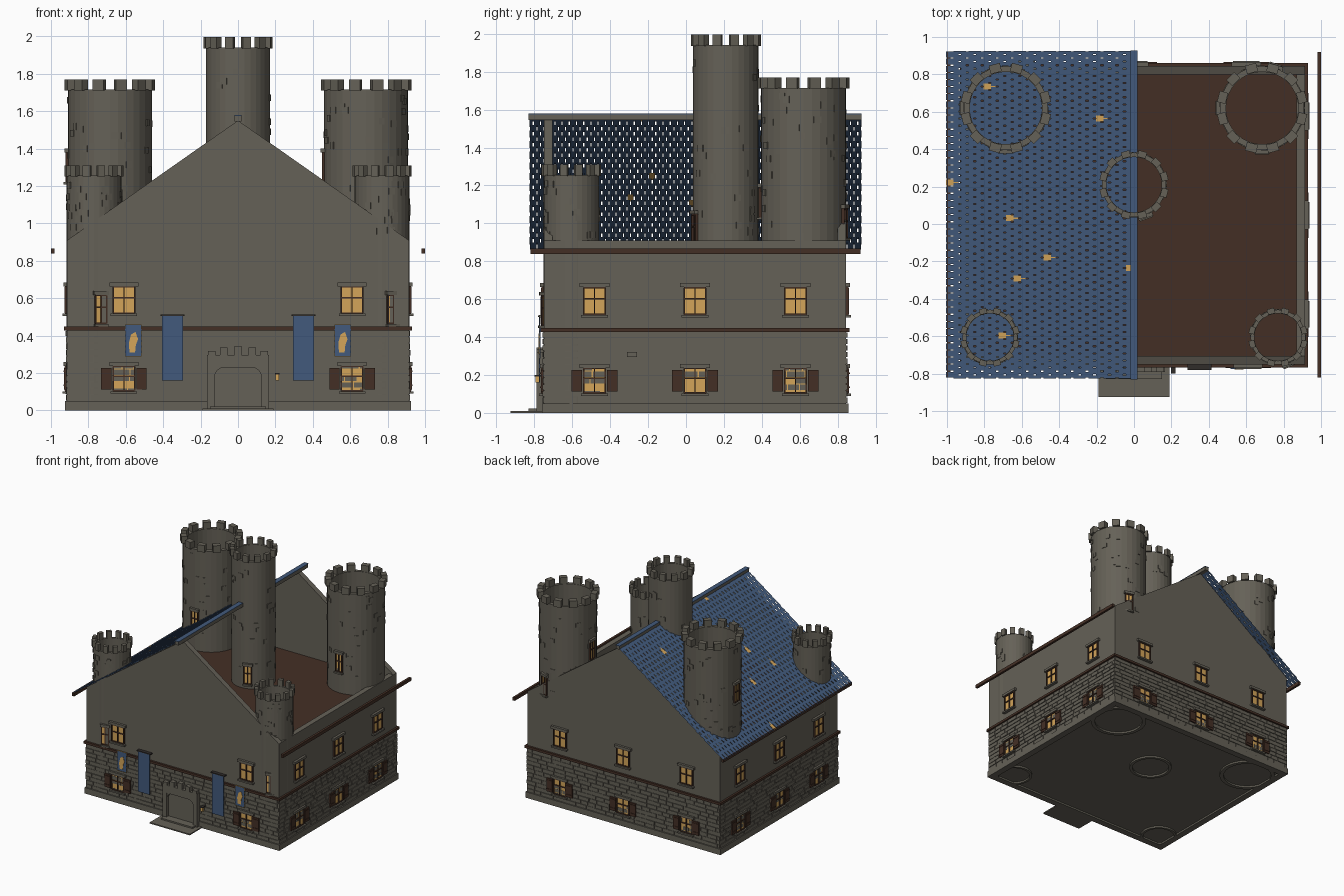
import bpy, bmesh, math, random
from mathutils import Matrix, Vector

if "Cube" in bpy.data.objects:
    bpy.data.objects.remove(bpy.data.objects["Cube"])

random.seed(4)
PI = math.pi


def mat(name, r, g, b):
    lin = lambda c: ((c / 255 + 0.055) / 1.055) ** 2.4
    m = bpy.data.materials.new(name)
    m.diffuse_color = (lin(r), lin(g), lin(b), 1)
    m.use_nodes = True
    m.node_tree.nodes["Principled BSDF"].inputs["Base Color"].default_value = m.diffuse_color
    return m


STONE = mat("grey stone", 101, 97, 87)
BLUE = mat("slate blue", 66, 90, 124)
WOOD = mat("dark wood", 68, 47, 37)
GOLD = mat("warm gold", 212, 165, 90)
IRON = mat("dark iron", 48, 44, 42)

parts = {}
I = Matrix.Identity(4)


def part(name, material):
    if name not in parts:
        parts[name] = (bmesh.new(), material)
    return parts[name][0]


def box(name, material, x0, x1, y0, y1, z0, z1, M=I):
    bm = part(name, material)
    c = Vector(((x0 + x1) / 2, (y0 + y1) / 2, (z0 + z1) / 2))
    S = Matrix.Diagonal((x1 - x0, y1 - y0, z1 - z0, 1))
    bmesh.ops.create_cube(bm, size=1, matrix=M @ Matrix.Translation(c) @ S)


def prism(name, material, pts, y0, y1):
    """Extrude an xz outline along y."""
    bm = part(name, material)
    a = [bm.verts.new((x, y0, z)) for x, z in pts]
    b = [bm.verts.new((x, y1, z)) for x, z in pts]
    fs = [bm.faces.new(a), bm.faces.new(b[::-1])]
    for i in range(len(pts)):
        j = (i + 1) % len(pts)
        fs.append(bm.faces.new((a[j], a[i], b[i], b[j])))
    bmesh.ops.recalc_face_normals(bm, faces=fs)


def frame(x, y, z, angle):
    """Wall frame: local -y points outward, local x runs along the wall."""
    return Matrix.Translation((x, y, z)) @ Matrix.Rotation(angle, 4, 'Z')


W, Y0, Y1, EAVE, APEX = 0.913, -0.75, 0.845, 0.91, 1.55
YC = (Y0 + Y1) / 2

# shell: two gables, two side walls, floors
gable = [(-W, 0), (W, 0), (W, EAVE), (0, APEX), (-W, EAVE)]
prism("front_gable_wall", STONE, gable, Y0, Y0 + 0.045)
prism("back_gable_wall", STONE, gable, Y1 - 0.045, Y1)
for s, n in ((-1, "left"), (1, "right")):
    xs = sorted((s * W, s * (W - 0.045)))
    box(n + "_wall", STONE, *xs, Y0 + 0.04, Y1 - 0.04, 0, EAVE)
    box(n + "_eave_board", WOOD, *sorted((s * 0.98, s * 1.0)), -0.82, 0.92, 0.838, 0.866)
box("ground_floor", STONE, -0.88, 0.88, Y0 + 0.03, Y1 - 0.03, 0.015, 0.025)
box("attic_floor", WOOD, -0.88, 0.88, Y0 + 0.03, Y1 - 0.03, 0.835, 0.85)

# plinth, string course and coursed stones on each of the four faces
HD = (Y1 - Y0) / 2
faces = {"front": (frame(0, Y0, 0, 0), W), "back": (frame(0, Y1, 0, PI), W),
         "right": (frame(W, YC, 0, PI / 2), HD), "left": (frame(-W, YC, 0, -PI / 2), HD)}
for M, h in faces.values():
    box("plinth", STONE, -h - .01, h + .01, -0.011, 0.03, 0, 0.05, M)
    box("string_course", WOOD, -h - .016, h + .016, -0.017, 0.02, 0.428, 0.448, M)
    rows = 11
    rh = 0.378 / rows
    for r in range(rows):
        x = -h - random.uniform(0, 0.05)
        while x < h:
            e = x + random.uniform(0.06, 0.12)
            a, b = max(x, -h - .004), min(e, h + .004)
            if b - a > 0.015:
                z = 0.05 + r * rh
                box("wall_stones", STONE, a + .003, b - .003, -random.uniform(.003, .008), 0.01,
                    z + .003, z + rh - .003, M)
            x = e


def window(M, w, h, shutters=False):
    """Framed window with mullions, lintel and sill; origin at its centre."""
    box("window_glass", GOLD, -w / 2, w / 2, -0.005, 0.01, -h / 2, h / 2, M)
    t = 0.008
    for x in (-w / 2, 0, w / 2):
        k = t / 2 if x else t / 3
        box("window_frames", WOOD, x - k, x + k, -0.014, 0.01, -h / 2, h / 2, M)
    for z in (-h / 2, 0.012, h / 2):
        box("window_frames", WOOD, -w / 2, w / 2, -0.013, 0.01, z - t / 2, z + t / 2, M)
    box("window_lintels", STONE, -w * .68, w * .68, -0.02, 0.01, h / 2 + .003, h / 2 + .024, M)
    box("window_sills", STONE, -w * .62, w * .62, -0.026, 0.01, -h / 2 - .016, -h / 2 - .003, M)
    if shutters:
        for s in (-1, 1):
            box("shutters", WOOD, *sorted((s * .066, s * .122)), -0.016, 0.01, -0.058, 0.056, M)
            for z in (-.04, .035):
                box("shutter_hinges", WOOD, *sorted((s * .066, s * .122)), -0.02, 0, z, z + .008, M)


spots = {"front": (-.61, .61), "back": (-.6, 0, .6), "right": (-.53, 0, .53), "left": (-.53, 0, .53)}
for n, xs in spots.items():
    for x in xs:
        M = faces[n][0]
        window(M @ Matrix.Translation((x, 0, .59)), .115, .14)
        window(M @ Matrix.Translation((x, 0, .17)), .115, .13, True)


# towers: open tubes with crenellations and a few proud stones
def tower(name, cx, cy, r, top):
    bm = part(name, STONE)
    n = 32
    ring = lambda rad, z: [bm.verts.new((cx + rad * math.cos(2 * PI * k / n),
                                         cy + rad * math.sin(2 * PI * k / n), z)) for k in range(n)]
    loops = [ring(r, 0), ring(r, top), ring(r * .86, top), ring(r * .86, 0)]
    for a, b in zip(loops, loops[1:] + loops[:1]):
        for k in range(n):
            j = (k + 1) % n
            bm.faces.new((a[k], a[j], b[j], b[k]))
    w = r * 0.135
    for k in range(12):
        M = frame(cx, cy, 0, 2 * PI * (k + .5) / 12)
        box(name + "_merlons", STONE, -w, w, -r * 1.075, -r * .87, top - .004, top + .055, M)
    for k in range(int(260 * r)):
        z = random.uniform(.92, top - .06)
        M = frame(cx, cy, z, random.uniform(0, 2 * PI))
        s = random.uniform(.012, .022)
        box(name + "_stones", STONE, -s, s, -r - .003, -r + .01, 0, .035, M)


R = 0.225
tower("back_left_tower", -.685, .62, R, 1.715)
tower("back_right_tower", .685, .62, R, 1.715)
tower("keep_tower", 0, .21, .172, 1.94)
tower("front_left_tower", -.77, -.605, .147, 1.255)
tower("front_right_tower", .77, -.605, .147, 1.255)

# tower windows: centre, radius, facing angle, height
for cx, cy, r, a, z in ((-.685, .62, R, -PI / 2, 1.3), (.685, .62, R, -PI / 2, 1.3),
                        (.685, .62, R, 0, 1.11), (.685, .62, R, PI * .9, 1.0),
                        (-.685, .62, R, 0, 1.11), (0, .21, .172, .35, .97),
                        (-.77, -.605, .147, .25, .54), (.77, -.605, .147, .4, .54)):
    window(frame(cx, cy, z, a) @ Matrix.Translation((0, -r + .002, 0)), .06, .15)

# left roof slope: staggered, overlapping flat shingles
d = Vector((1, 0, 0.705))
L = d.length
d.normalize()
nrm = Vector((-d.z, 0, d.x))
base = Vector((-1, 0, 0.855))
rows, cols = 25, 46
ya, yb = -0.825, 0.925
p, q = L / rows, (yb - ya) / cols
for i in range(rows):
    for j in range(cols + i % 2):
        y = ya + (j - .5 * (i % 2)) * q
        u, v = max(y + .003, ya), min(y + q - .003, yb)
        lo, hi = base + d * (i * p) + nrm * .007, base + d * min((i + 1.55) * p, L)
        tan = random.random() < .008
        bm = part("odd_shingles", GOLD) if tan else part("roof_shingles", BLUE)
        bm.faces.new([bm.verts.new(c) for c in ((lo.x, u, lo.z), (hi.x, u, hi.z),
                                                (hi.x, v, hi.z), (lo.x, v, lo.z))][::-1])
box("ridge_beam", STONE, -.018, .018, -.83, .925, 1.545, 1.574)
box("ridge_cap", BLUE, -.02, .02, -.832, .927, 1.574, 1.579)

# doorway with crenellated surround, steps and lantern
for s in (-1, 1):
    box("door_surround", STONE, *sorted((s * .125, s * .165)), Y0 - .04, Y0, 0, .27)
    box("door_surround", STONE, *sorted((s * .12, s * .16)), Y0 - .04, Y0, .29, .318)
    box("door_surround", STONE, *sorted((s * .055, s * .095)), Y0 - .04, Y0, .295, .335)
    prism("door_surround", STONE, [(s * .13, .18), (s * .13, .24), (s * .07, .24), (s * .11, .215)],
          Y0 - .036, Y0)
box("door_surround", STONE, -.165, .165, Y0 - .04, Y0, .228, .295)
box("door_surround", STONE, -.02, .02, Y0 - .04, Y0, .295, .345)
box("door", STONE, -.126, .126, Y0 - .013, Y0, .02, .23)
box("door_step", STONE, -.19, .19, -.925, Y0, 0, .01)
box("door_step", STONE, -.15, .15, -.83, Y0, .01, .022)
box("lantern", GOLD, .2, .22, Y0 - .045, Y0 - .025, .16, .192)
box("lantern_bracket", IRON, .197, .223, Y0 - .048, Y0, .192, .199)

# long banners and small crested flags
for s in (-1, 1):
    M = frame(s * .35, Y0, 0, 0)
    box("banners", BLUE, -.055, .055, -.026, -.02, .16, .508, M)
    box("banner_rods", IRON, -.065, .065, -.03, 0, .505, .513, M)
    M = frame(s * .56, Y0, 0, 0)
    box("flags", BLUE, -.045, .045, -.024, -.018, .288, .46, M)
    for x in (-.045, .042):
        for k in range(6):
            box("flag_trim", GOLD, x, x + .003, -.026, -.018, .29 + k * .029, .308 + k * .029, M)
    for z in (.288, .457):
        box("flag_trim", GOLD, -.045, .045, -.026, -.018, z, z + .003, M)
    c = s * .56
    prism("flag_crest", GOLD, [(c - .02, .31), (c + .01, .31), (c + .014, .35), (c + .026, .38),
                               (c + .012, .42), (c - .012, .405), (c - .024, .36)], Y0 - .027, Y0 - .02)

# turn every collected part into an object
for name, (bm, material) in parts.items():
    me = bpy.data.meshes.new(name)
    if name not in ("roof_shingles", "odd_shingles"):
        bmesh.ops.recalc_face_normals(bm, faces=bm.faces)
    bm.to_mesh(me)
    bm.free()
    me.materials.append(material)
    bpy.context.collection.objects.link(bpy.data.objects.new(name, me))
